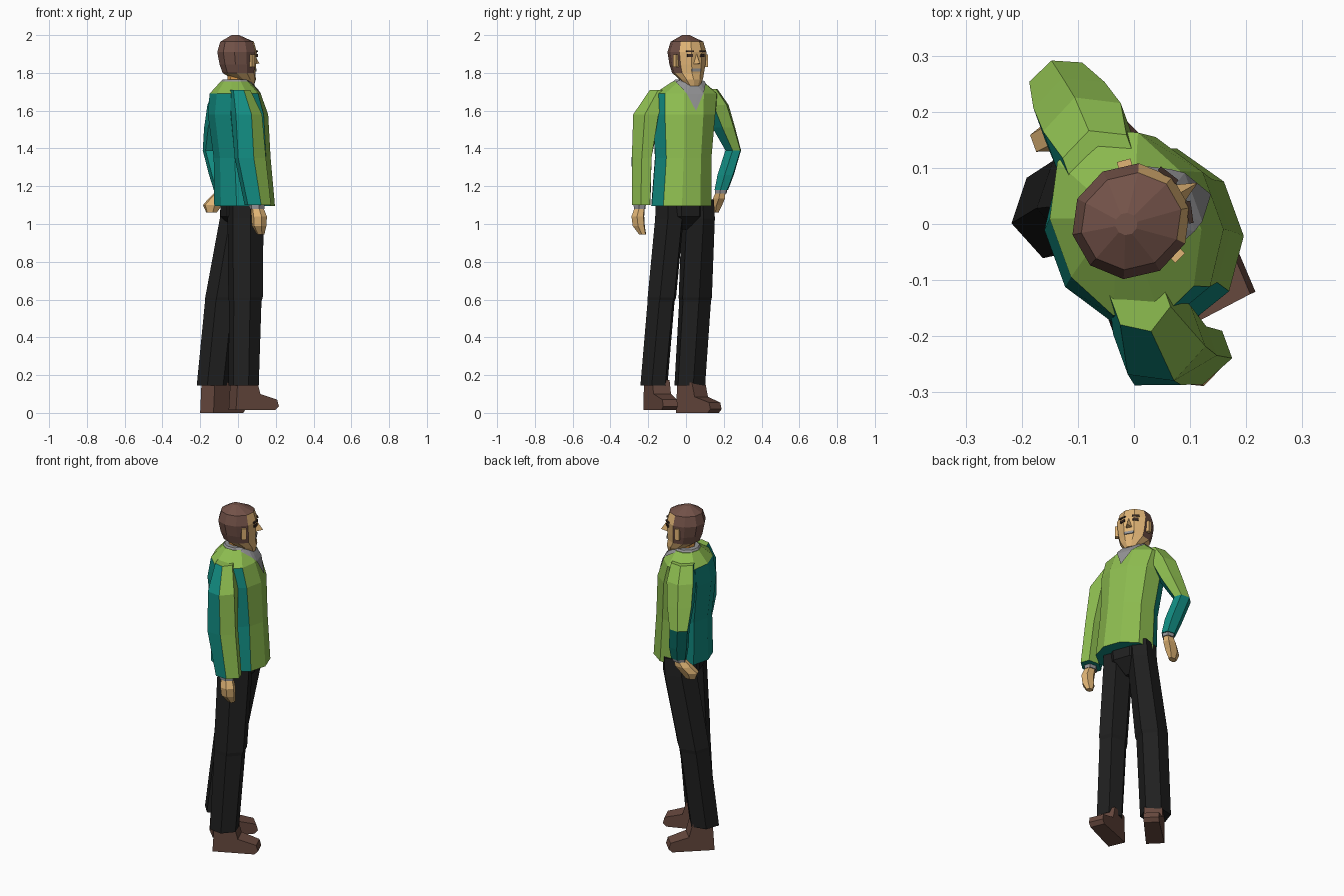
import bpy, bmesh, math
from mathutils import Vector, Matrix

if "Cube" in bpy.data.objects:
    bpy.data.objects.remove(bpy.data.objects["Cube"])

COLOURS = {
    "green": (0.27, 0.51, 0.08), "teal": (0.006, 0.26, 0.22), "black": (0.014, 0.014, 0.014),
    "shoe_brown": (0.14, 0.068, 0.05), "hair_brown": (0.17, 0.084, 0.065),
    "skin": (0.75, 0.46, 0.18), "neck_tan": (0.68, 0.31, 0.07),
    "grey": (0.30, 0.30, 0.31), "dark_brown": (0.045, 0.025, 0.018),
}
MATS = {}
for name, c in COLOURS.items():
    MATS[name] = bpy.data.materials.new(name)
    MATS[name].diffuse_color = (*c, 1)


def axes(yaw):
    a = math.radians(yaw)
    return Vector((math.cos(a), math.sin(a), 0)), Vector((-math.sin(a), math.cos(a), 0))


def finish(bm, name, mats, rule=None):
    bmesh.ops.recalc_face_normals(bm, faces=bm.faces)
    if rule:
        for f in bm.faces:
            f.material_index = rule(f.calc_center_median(), f.normal)
    me = bpy.data.meshes.new(name)
    bm.to_mesh(me)
    bm.free()
    for m in mats:
        me.materials.append(MATS[m])
    ob = bpy.data.objects.new(name, me)
    bpy.context.collection.objects.link(ob)
    return ob


def loft(name, rings, mats, yaw=0, n=6, flat=True, rule=None):
    """Skin horizontal elliptical rings (x, y, z, depth radius, width radius)."""
    bm = bmesh.new()
    fwd, left = axes(yaw)
    loops = []
    for x, y, z, rx, ry in rings:
        ring = []
        for i in range(n):
            t = 2 * math.pi * (i + (0.5 if flat else 0)) / n
            ring.append(bm.verts.new(Vector((x, y, z)) + fwd * rx * math.cos(t) + left * ry * math.sin(t)))
        loops.append(ring)
    for a, b in zip(loops, loops[1:]):
        for i in range(n):
            j = (i + 1) % n
            bm.faces.new((a[i], a[j], b[j], b[i]))
    bm.faces.new(loops[0])
    bm.faces.new(loops[-1])
    return finish(bm, name, mats, rule)


def box(name, pos, size, mat, yaw):
    bm = bmesh.new()
    bmesh.ops.create_cube(bm, size=1, matrix=Matrix.Translation(pos)
                          @ Matrix.Rotation(math.radians(yaw), 4, 'Z') @ Matrix.Diagonal((*size, 1)))
    return finish(bm, name, [mat])


# jacket: green on front and shoulders, teal on sides and back
BODY_YAW = 20
FWD, LEFT = axes(BODY_YAW)


def body_rule(c, n):
    limit = 0.2 if n.dot(LEFT) > 0 else 0.4
    return 0 if n.dot(FWD) > limit or n.z > 0.6 else 1


def right_rule(c, n):
    return 0 if n.dot(FWD) > 0.25 or n.z > 0.8 else 1


def left_rule(c, n):
    return 0 if n.z > 0.3 or (n.dot(FWD) > -0.6 and n.y > -0.3) else 1


JACKET = ["green", "teal"]
torso = loft("jacket_body", [
    (0.035, -0.025, 1.095, 0.16, 0.167), (0.022, -0.015, 1.35, 0.15, 0.157),
    (0.0, -0.01, 1.58, 0.158, 0.175), (-0.015, 0.0, 1.69, 0.13, 0.18),
    (-0.015, 0.01, 1.755, 0.075, 0.085)], JACKET, BODY_YAW, 10, True, body_rule)

# right arm hanging down
loft("right_sleeve", [
    (0.01, -0.135, 1.71, 0.055, 0.06), (0.045, -0.207, 1.58, 0.085, 0.077),
    (0.065, -0.235, 1.35, 0.09, 0.055), (0.105, -0.237, 1.10, 0.075, 0.052)],
    JACKET, BODY_YAW, 6, True, right_rule)
loft("right_cuff", [(0.10, -0.245, 1.12, 0.045, 0.035), (0.10, -0.245, 1.08, 0.042, 0.033)],
     ["grey"], BODY_YAW)
loft("right_hand", [
    (0.10, -0.245, 1.09, 0.035, 0.027), (0.112, -0.255, 1.04, 0.043, 0.036),
    (0.112, -0.25, 0.99, 0.04, 0.034), (0.12, -0.23, 0.945, 0.02, 0.02)], ["skin"], BODY_YAW)

# left arm bent, hand on hip
elbow = (-0.132, 0.25, 1.39, 0.058, 0.044)
loft("left_upper_sleeve", [
    (-0.06, 0.11, 1.715, 0.07, 0.06), (-0.08, 0.155, 1.63, 0.085, 0.075),
    (-0.105, 0.20, 1.51, 0.078, 0.064), elbow], JACKET, BODY_YAW, 6, True, left_rule)
loft("left_lower_sleeve", [elbow, (-0.1, 0.21, 1.26, 0.056, 0.046), (-0.085, 0.187, 1.18, 0.045, 0.038)],
     ["teal"], BODY_YAW)
loft("left_cuff", [(-0.087, 0.187, 1.19, 0.04, 0.035), (-0.087, 0.184, 1.162, 0.038, 0.033)],
     ["grey"], BODY_YAW)
loft("left_hand", [
    (-0.088, 0.183, 1.17, 0.034, 0.027), (-0.108, 0.175, 1.135, 0.052, 0.034),
    (-0.135, 0.16, 1.10, 0.055, 0.032), (-0.14, 0.155, 1.06, 0.03, 0.018)], ["skin"], BODY_YAW)

# shirt: band round the neck and a V-shaped plate laid onto the jacket front
loft("shirt_neckband", [(-0.013, 0.01, 1.735, 0.09, 0.095), (-0.013, 0.01, 1.765, 0.068, 0.072)],
     ["grey"], BODY_YAW, 10)
bm = bmesh.new()
base = Vector((-0.015, 0.01, 0))
V = [base + FWD * f + LEFT * s + Vector((0, 0, z))
     for f, s, z in ((0.045, 0.09, 1.76), (0.045, -0.09, 1.76), (0.19, -0.012, 1.61))]
bm.faces.new([bm.verts.new(v) for v in V])
bmesh.ops.subdivide_edges(bm, edges=bm.edges[:], cuts=7, use_grid_fill=True)
collar = finish(bm, "shirt_collar", ["grey"])
wrap = collar.modifiers.new("wrap", 'SHRINKWRAP')
wrap.target = torso
wrap.wrap_mode = 'ABOVE_SURFACE'
wrap.offset = 0.006

# trousers
loft("trouser_seat", [(0.015, -0.01, 0.97, 0.03, 0.03), (0.015, -0.01, 1.04, 0.105, 0.13),
                      (0.02, -0.01, 1.15, 0.11, 0.14)], ["black"], BODY_YAW, 8)
loft("right_trouser_leg", [
    (0.03, -0.17, 0.145, 0.082, 0.076), (0.038, -0.132, 0.59, 0.09, 0.076),
    (0.04, -0.128, 0.61, 0.095, 0.08), (0.04, -0.088, 1.03, 0.10, 0.08),
    (0.04, -0.085, 1.13, 0.10, 0.08)], ["black"], BODY_YAW)
loft("left_trouser_leg", [
    (-0.135, 0.02, 0.145, 0.086, 0.084), (-0.088, 0.048, 0.59, 0.09, 0.086),
    (-0.083, 0.049, 0.61, 0.094, 0.09), (-0.005, 0.065, 1.03, 0.10, 0.08),
    (0.0, 0.06, 1.13, 0.10, 0.08)], ["black"], 42)


# shoes: side profile extruded across the foot, toe narrowed
def shoe(name, heel, yaw):
    fwd, left = axes(yaw)
    profile = [(0, 0), (0.01, 0.16), (0.12, 0.16), (0.14, 0.085), (0.24, 0.055), (0.25, 0.02), (0.23, 0)]
    bm = bmesh.new()
    sides = []
    for s in (-1, 1):
        sides.append([bm.verts.new(Vector(heel) + fwd * u + left * s * (0.05 if u < 0.2 else 0.042)
                                   + Vector((0, 0, z))) for u, z in profile])
    a, b = sides
    bm.faces.new(a)
    bm.faces.new(b)
    for i in range(len(a)):
        j = (i + 1) % len(a)
        bm.faces.new((a[i], a[j], b[j], b[i]))
    finish(bm, name, ["shoe_brown"])


shoe("right_shoe", (-0.03, -0.18, 0.015), 23)
shoe("left_shoe", (-0.165, -0.018, 0.0), 45)

# neck and head, turned a little further left than the body
HEAD_YAW = 30
HF, HL = axes(HEAD_YAW)
HC = Vector((-0.005, 0.005, 0))


def head_pt(f, s, z):
    return HC + HF * f + HL * s + Vector((0, 0, z))


def head_rule(c, n):
    return 1 if c.z > 1.975 or (c.z > 1.82 and (c - HC).dot(HF) < 0.05) else 0


loft("neck", [(-0.01, 0.01, 1.68, 0.052, 0.047), (-0.005, 0.01, 1.82, 0.05, 0.045)],
     ["neck_tan"], HEAD_YAW, 8)
head_rings = [(0.068, 1.73, 0.03, 0.035), (0.045, 1.765, 0.062, 0.062), (0.012, 1.80, 0.09, 0.083),
              (0.005, 1.845, 0.10, 0.094), (0.0, 1.91, 0.108, 0.102), (0.0, 1.965, 0.092, 0.085),
              (-0.01, 2.0, 0.02, 0.02)]
loft("head", [(*head_pt(f, 0, 0).xy, z, rx, ry) for f, z, rx, ry in head_rings],
     ["skin", "hair_brown"], HEAD_YAW, 10, True, head_rule)

# nose: small wedge
bm = bmesh.new()
pts = [bm.verts.new(head_pt(*p)) for p in
       ((0.098, 0, 1.91), (0.09, 0.022, 1.845), (0.09, -0.022, 1.845), (0.137, 0, 1.85))]
for tri in ((0, 1, 3), (0, 3, 2), (1, 2, 3), (0, 2, 1)):
    bm.faces.new([pts[i] for i in tri])
finish(bm, "nose", ["skin"])

# eyes, brows, ears on both sides, and the mouth
for side, s in (("left", 1), ("right", -1)):
    box(side + "_eye", head_pt(0.098, s * 0.037, 1.892), (0.009, 0.03, 0.014), "dark_brown", HEAD_YAW + s * 22)
    box(side + "_brow", head_pt(0.098, s * 0.038, 1.914), (0.009, 0.04, 0.008), "dark_brown", HEAD_YAW + s * 22)
    box(side + "_ear", head_pt(0.04, s * 0.091, 1.865), (0.025, 0.02, 0.065), "skin", HEAD_YAW - s * 15)
box("mouth", head_pt(0.099, 0, 1.815), (0.009, 0.055, 0.014), "grey", HEAD_YAW)

for m in bpy.data.materials:
    if m.users and not m.is_grease_pencil:
        m.use_nodes = True
        m.node_tree.nodes["Principled BSDF"].inputs["Base Color"].default_value = m.diffuse_color
